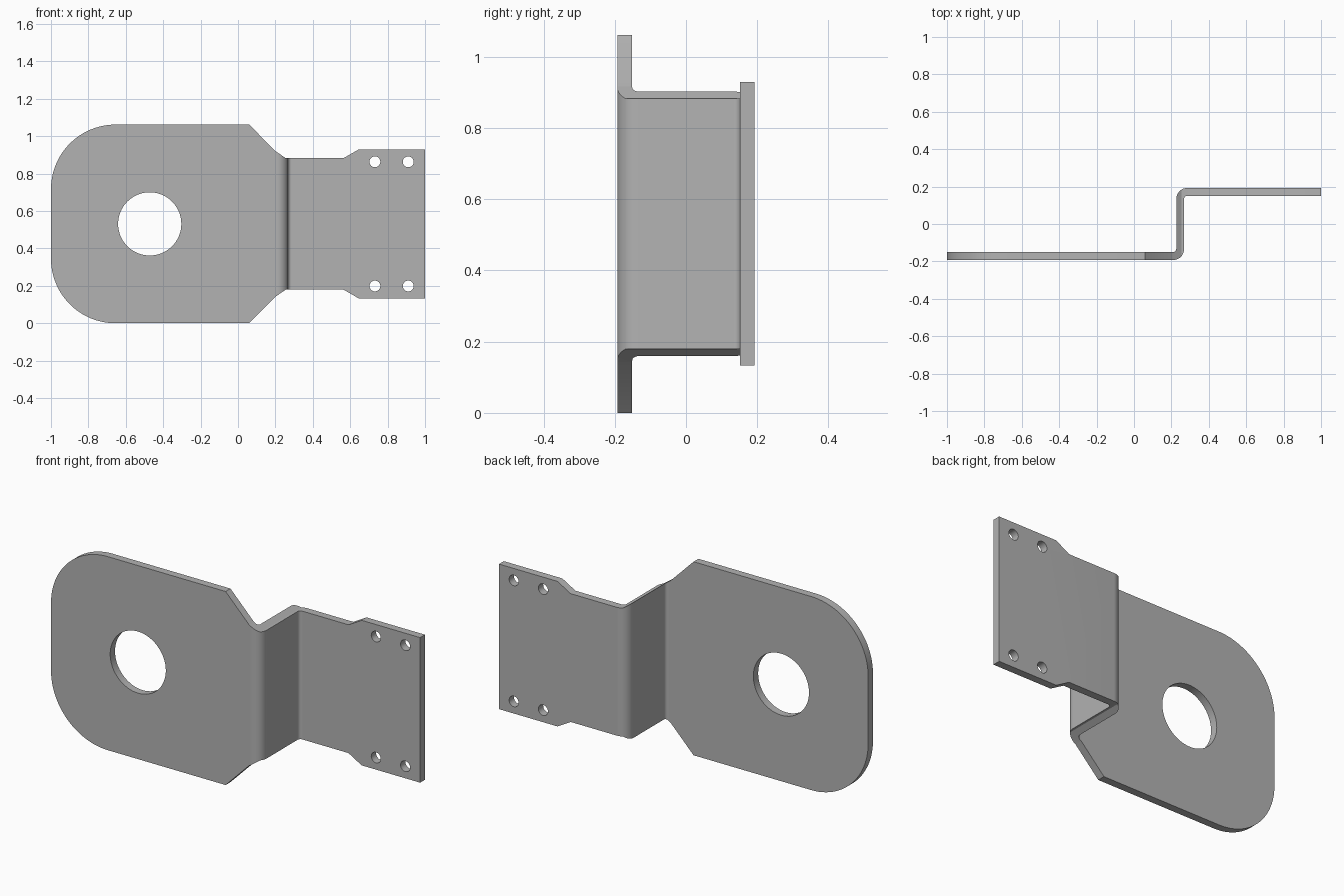
import bpy, bmesh
from math import cos, sin, radians
from mathutils import Vector

cube = bpy.data.objects.get("Cube")
if cube:
    bpy.data.objects.remove(cube, do_unlink=True)

T = 0.042            # sheet thickness
Y = 0.193            # half depth
MID = 0.531          # mid height
R_OUT, R_IN = 0.06, 0.018

steel = bpy.data.materials.new("grey_steel")
steel.use_nodes = True
grey = (0.45, 0.45, 0.45, 1)
steel.diffuse_color = grey
steel.node_tree.nodes["Principled BSDF"].inputs["Base Color"].default_value = grey


def arc(cx, cy, r, start, end, n):
    steps = [radians(start + (end - start) * i / n) for i in range(n + 1)]
    return [(cx + r * cos(a), cy + r * sin(a)) for a in steps]


def prism(name, points, place, direction):
    """Extrude a closed outline into a solid."""
    bm = bmesh.new()
    face = bm.faces.new([bm.verts.new(place(u, v)) for u, v in points])
    new = bmesh.ops.extrude_face_region(bm, geom=[face])["geom"]
    bmesh.ops.translate(bm, vec=Vector(direction),
                        verts=[g for g in new if isinstance(g, bmesh.types.BMVert)])
    bmesh.ops.recalc_face_normals(bm, faces=bm.faces)
    mesh = bpy.data.meshes.new(name)
    bm.to_mesh(mesh)
    bm.free()
    mesh.materials.append(steel)
    obj = bpy.data.objects.new(name, mesh)
    bpy.context.collection.objects.link(obj)
    return obj


def cut(target, tool, operation):
    mod = target.modifiers.new("cut", "BOOLEAN")
    mod.operation, mod.object, mod.solver = operation, tool, "EXACT"
    bpy.context.view_layer.objects.active = target
    bpy.ops.object.modifier_apply(modifier=mod.name)
    bpy.data.objects.remove(tool, do_unlink=True)


def front(u, v):
    return (u, -0.5, MID + v)


# Bent sheet: one side of the Z-shaped section, and the same side turned half round
fx, bx, by = 0.268 - R_OUT, 0.226 + R_OUT, Y - R_OUT
section = [(-1, -Y)] + arc(fx, -by, R_OUT, -90, 0, 12)
section += arc(bx, by, R_IN, 180, 90, 12) + [(1, Y - T), (1, Y)]
section += arc(bx, by, R_OUT, 90, 180, 12)
section += arc(fx, -by, R_IN, 0, -90, 12) + [(-1, T - Y)]
bracket = prism("bracket", section, lambda u, v: (u, v, -0.2), (0, 0, 1.5))

# Outline seen from the front, mirrored about mid height
upper = arc(-0.655, MID - 0.345, 0.345, 180, 90, 24)
upper += [(0.06, MID), (0.2, 0.389), (0.255, 0.352), (0.565, 0.352), (0.645, 0.398), (1, 0.398)]
outline = upper + [(u, -v) for u, v in reversed(upper)]
cut(bracket, prism("outline_cutter", outline, front, (0, 1, 0)), "INTERSECT")

# Large hole and four bolt holes
holes = [(-0.472, 0, 0.169, 64)]
holes += [(x, z, 0.029, 32) for x in (0.732, 0.91) for z in (-0.332, 0.332)]
for x, z, r, n in holes:
    ring = arc(x, z, r, 0, 360, n)[:-1]
    cut(bracket, prism("hole_cutter", ring, front, (0, 1, 0)), "DIFFERENCE")

bpy.ops.object.select_all(action="DESELECT")
bracket.select_set(True)
bpy.context.view_layer.objects.active = bracket
bpy.ops.object.shade_smooth_by_angle(angle=radians(30))
